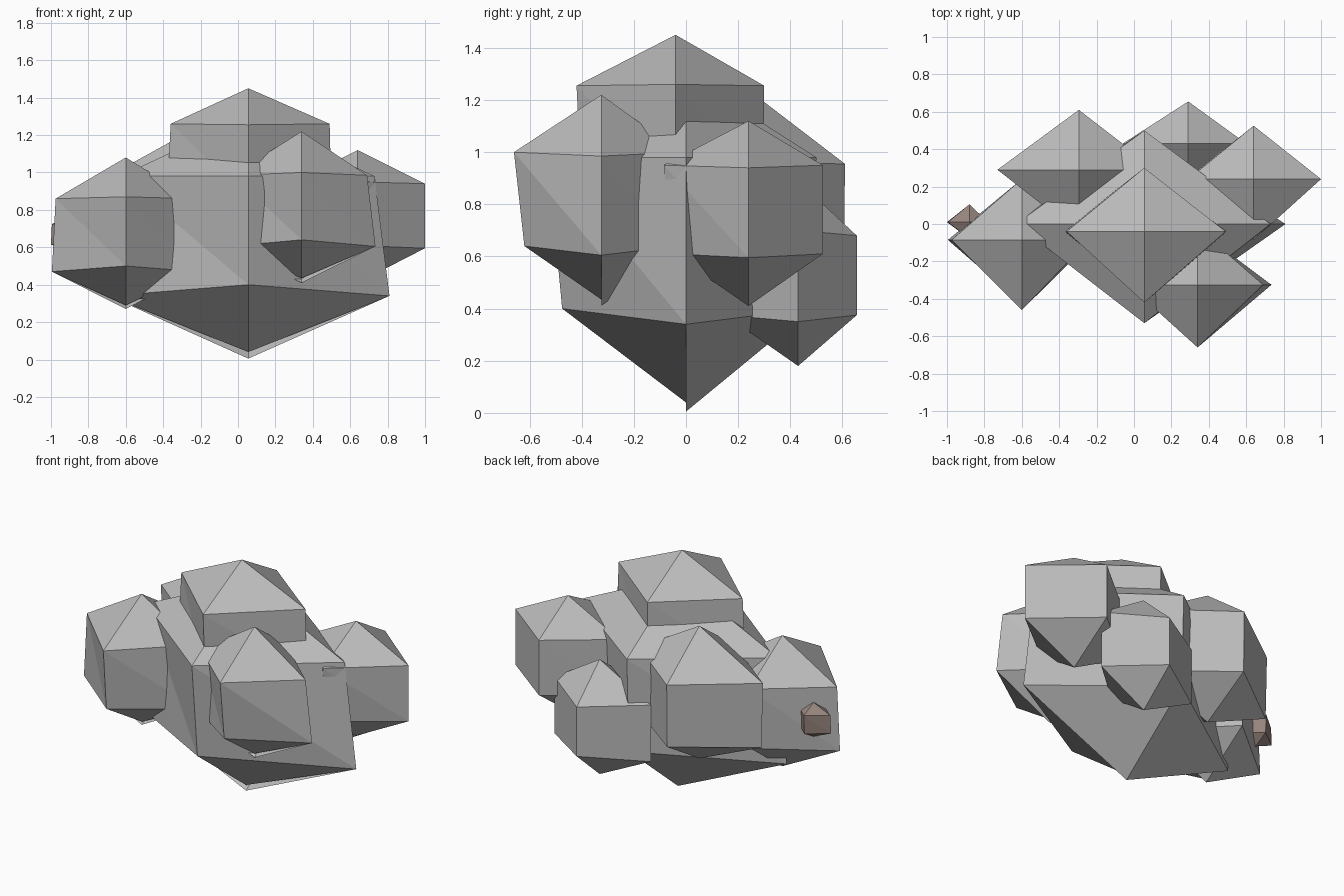
import bpy
import bmesh

if "Cube" in bpy.data.objects:
    bpy.data.objects.remove(bpy.data.objects["Cube"])


def material(name, color):
    m = bpy.data.materials.new(name)
    m.diffuse_color = (*color, 1.0)
    m.use_nodes = True
    m.node_tree.nodes["Principled BSDF"].inputs["Base Color"].default_value = m.diffuse_color
    return m


STONE = material("grey stone", (0.50, 0.50, 0.50))
BROWN = material("brown stone", (0.31, 0.235, 0.21))


def boulder(name, pole, top, bottom, upper, lower, mat=STONE, lip=0.0):
    """Four-sided boulder: two rings and two poles.
    upper / lower: (left x, right x, front y, back y, height sides, height front/back)
    lip: how far the front half of the base stops above the back half."""
    px, py = pole
    bm = bmesh.new()

    def ring(r):
        left, right, front, back, zs, zf = r
        pts = ((right, py, zs), (px, back, zf), (left, py, zs), (px, front, zf))
        return [bm.verts.new(p) for p in pts]

    up, low = ring(upper), ring(lower)
    tip = bm.verts.new((px, py, top))
    base_back = bm.verts.new((px, py, bottom))
    base_front = bm.verts.new((px, py, bottom + lip)) if lip else base_back
    for i in range(4):
        j = (i + 1) % 4
        bm.faces.new((up[i], up[j], tip))
        bm.faces.new((low[i], low[j], up[i]))
        bm.faces.new((low[j], up[j], up[i]))
        bm.faces.new((low[j], low[i], base_back if i < 2 else base_front))
    me = bpy.data.meshes.new(name)
    bm.to_mesh(me)
    bm.free()
    me.materials.append(mat)
    ob = bpy.data.objects.new(name, me)
    bpy.context.collection.objects.link(ob)
    return ob


# Large central boulder
boulder("central_boulder", (0.055, 0.0), 1.30, 0.005,
        (-0.63, 0.73, -0.53, 0.50, 0.98, 0.98),
        (-0.69, 0.81, -0.475, 0.48, 0.34, 0.40), lip=0.035)

# Boulder on top
boulder("top_boulder", (0.055, -0.04), 1.45, 0.62,
        (-0.36, 0.49, -0.42, 0.30, 1.26, 1.255),
        (-0.38, 0.50, -0.40, 0.295, 0.86, 0.86))

# Boulders around the sides
boulder("left_boulder", (-0.60, -0.085), 1.08, 0.27,
        (-0.975, -0.24, -0.46, 0.24, 0.86, 0.87),
        (-0.995, -0.22, -0.43, 0.23, 0.47, 0.50), lip=0.02)
boulder("front_boulder", (0.34, -0.325), 1.22, 0.41,
        (-0.03, 0.69, -0.66, -0.02, 0.985, 1.0),
        (-0.05, 0.735, -0.62, -0.03, 0.605, 0.64), lip=0.025)
boulder("right_boulder", (0.64, 0.24), 1.12, 0.41,
        (0.29, 1.0, -0.085, 0.525, 0.94, 0.95),
        (0.28, 1.0, -0.05, 0.525, 0.595, 0.61))
boulder("rear_left_boulder", (-0.295, 0.29), 1.20, 0.38,
        (-0.73, 0.12, -0.05, 0.61, 0.96, 0.955),
        (-0.72, 0.12, -0.04, 0.605, 0.56, 0.57))
boulder("rear_boulder", (0.29, 0.43), 0.89, 0.18,
        (-0.06, 0.60, 0.15, 0.655, 0.70, 0.68),
        (-0.06, 0.60, 0.15, 0.655, 0.35, 0.375))

# Small brown pebble stuck to the left boulder
boulder("pebble", (-0.88, 0.01), 0.775, 0.565,
        (-0.995, -0.78, -0.08, 0.105, 0.725, 0.73),
        (-1.0, -0.78, -0.08, 0.10, 0.615, 0.615), BROWN)
